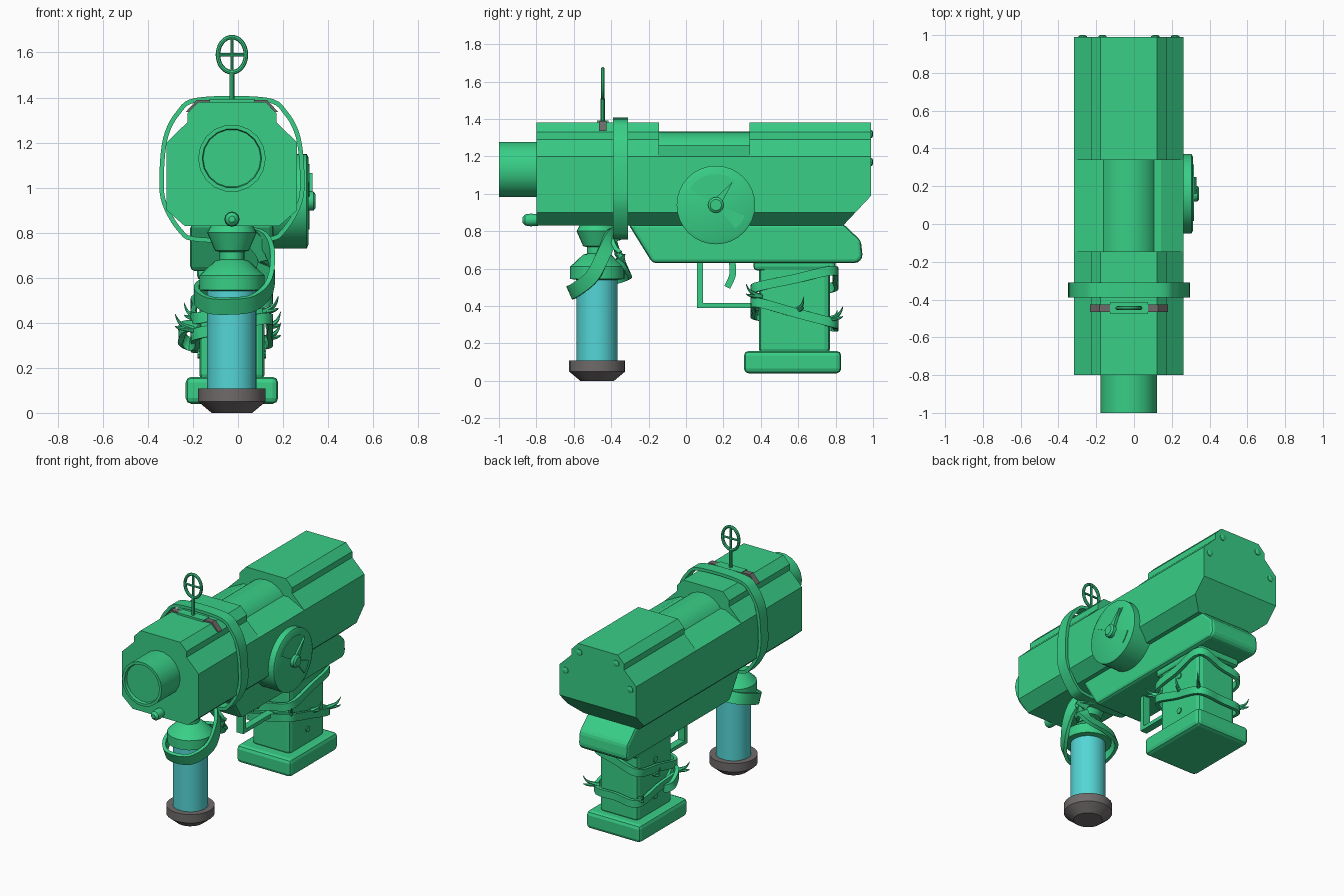
import bpy, bmesh, math
from mathutils import Vector

if "Cube" in bpy.data.objects:
    bpy.data.objects.remove(bpy.data.objects["Cube"])

CX = -0.027  # centre line of the body


def material(name, rgb):
    m = bpy.data.materials.new(name)
    m.use_nodes = True
    m.diffuse_color = (*rgb, 1)
    bsdf = next(n for n in m.node_tree.nodes if n.type == 'BSDF_PRINCIPLED')
    bsdf.inputs["Base Color"].default_value = (*rgb, 1)
    return m


GREEN = material("green", (0.04, 0.62, 0.24))
CYAN = material("cyan_glass", (0.09, 0.67, 0.67))
GREY = material("dark_grey", (0.16, 0.145, 0.145))


def finish(name, bm, mat=GREEN, bevel=0, smooth=False):
    bmesh.ops.recalc_face_normals(bm, faces=bm.faces)
    me = bpy.data.meshes.new(name)
    bm.to_mesh(me)
    bm.free()
    me.materials.append(mat)
    ob = bpy.data.objects.new(name, me)
    bpy.context.collection.objects.link(ob)
    if bevel:
        mod = ob.modifiers.new("bevel", 'BEVEL')
        mod.width, mod.segments = bevel, 2
    if smooth:
        bpy.ops.object.select_all(action='DESELECT')
        ob.select_set(True)
        bpy.context.view_layer.objects.active = ob
        bpy.ops.object.shade_smooth_by_angle(angle=math.radians(35))
    return ob


def prism_mesh(pts, axis, a, b):
    bm = bmesh.new()
    place = (lambda p, d: (p[0], d, p[1])) if axis == 'y' else (lambda p, d: (d, *p))
    lo, hi = ([bm.verts.new(place(p, d)) for p in pts] for d in (a, b))
    bm.faces.new(lo)
    bm.faces.new(hi)
    for i in range(len(pts)):
        j = (i + 1) % len(pts)
        bm.faces.new((lo[i], lo[j], hi[j], hi[i]))
    return bm


def prism(name, pts, axis, a, b, mat=GREEN, bevel=0):
    return finish(name, prism_mesh(pts, axis, a, b), mat, bevel)


def box(name, x, y, z, bevel=0, mat=GREEN):
    pts = [(y[0], z[0]), (y[1], z[0]), (y[1], z[1]), (y[0], z[1])]
    return prism(name, pts, 'x', *x, mat, bevel)


def mirrored(half):
    return [(CX + x, z) for x, z in half] + [(CX - x, z) for x, z in reversed(half)]


def lathe(name, profile, centre, axis='z', mat=GREEN, n=24):
    """Spin (radius, distance along axis) points and cap both ends."""
    bm = bmesh.new()
    rings = []
    for r, d in profile:
        ring = []
        for i in range(n):
            t = math.tau * i / n
            c, s = r * math.cos(t), r * math.sin(t)
            off = {'x': (d, c, s), 'y': (c, d, s), 'z': (c, s, d)}[axis]
            ring.append(bm.verts.new(Vector(centre) + Vector(off)))
        rings.append(ring)
    for p, q in zip(rings, rings[1:]):
        for i in range(n):
            j = (i + 1) % n
            bm.faces.new((p[i], p[j], q[j], q[i]))
    bm.faces.new(rings[0])
    bm.faces.new(rings[-1])
    return finish(name, bm, mat, smooth=True)


def rounded(pts, closed, n=5):
    """Catmull-Rom path through the points."""
    pts = [Vector(p) for p in pts]
    m, out = len(pts), []
    get = (lambda i: pts[i % m]) if closed else (lambda i: pts[max(0, min(m - 1, i))])
    for i in range(m if closed else m - 1):
        a, b, c, d = (get(i + k) for k in (-1, 0, 1, 2))
        for k in range(n):
            t = k / n
            out.append((2 * b + (c - a) * t + (2 * a - 5 * b + 4 * c - d) * t * t
                        + (3 * b - a - 3 * c + d) * t ** 3) / 2)
    return out if closed else out + [pts[-1]]


def sweep(name, pts, section, side, closed=False, taper=False, mat=GREEN):
    path = rounded(pts, closed)
    bm, rings, m = bmesh.new(), [], len(path)
    for i, p in enumerate(path):
        nxt = path[(i + 1) % m] if closed else path[min(i + 1, m - 1)]
        prv = path[i - 1] if closed else path[max(i - 1, 0)]
        t = (nxt - prv).normalized()
        w = Vector(side)
        w = (w - t * w.dot(t)).normalized()
        v = t.cross(w)
        k = 1 - 0.95 * i / (m - 1) if taper else 1
        rings.append([bm.verts.new(p + (w * a + v * b) * k) for a, b in section])
    for p, q in zip(rings, rings[1:] + (rings[:1] if closed else [])):
        for i in range(len(section)):
            j = (i + 1) % len(section)
            bm.faces.new((p[i], p[j], q[j], q[i]))
    if not closed:
        bm.faces.new(rings[0])
        bm.faces.new(rings[-1])
    return finish(name, bm, mat, smooth=True)


def flat(w, t):
    return [(-w / 2, -t / 2), (w / 2, -t / 2), (w / 2, t / 2), (-w / 2, t / 2)]


def circle(r, n=8):
    return [(r * math.cos(math.tau * i / n), r * math.sin(math.tau * i / n)) for i in range(n)]


# Main body: lower hull with a chamfered rear underside
bm = prism_mesh(mirrored([(0.21, 0.83), (0.29, 0.9), (0.29, 1.2)]), 'y', -0.8, 0.99)
cut = bmesh.ops.bisect_plane(bm, geom=bm.verts[:] + bm.edges[:] + bm.faces[:],
                             plane_co=(0, 0.84, 0.83), plane_no=(0, 0.16, -0.15), clear_outer=True)
bmesh.ops.edgeloop_fill(bm, edges=[e for e in cut["geom_cut"] if isinstance(e, bmesh.types.BMEdge)])
finish("hull", bm)

# Raised top blocks and the barrel showing between them
top = mirrored([(0.29, 1.2), (0.198, 1.29), (0.198, 1.33), (0.15, 1.38)])
prism("front_top_block", top, 'y', -0.8, -0.145)
prism("rear_top_block", top, 'y', 0.34, 0.99)
prism("middle_deck", mirrored([(0.29, 1.2), (0.17, 1.26)]), 'y', -0.15, 0.35)
lathe("barrel", [(0.162, -0.2), (0.162, 0.4)], (CX, 0, 1.17), 'y')
lathe("muzzle", [(0.15, -0.78), (0.15, -1), (0.132, -1), (0.128, -0.98)], (CX, 0, 1.13), 'y', n=18)
lathe("front_peg", [(0.03, -0.78), (0.034, -0.83), (0.03, -0.86), (0.014, -0.875)],
      (CX, 0, 0.86), 'y', n=12)
for s in (-1, 1):
    for i, (x, z) in enumerate([(0.245, 1.17), (0.14, 1.32)]):
        lathe(f"rear_screw_{s}_{i}", [(0.022, 0.98), (0.022, 0.995), (0.012, 1.0)],
              (CX + s * x, 0, z), 'y', n=10)

# Under-body receiver, grip and foot
prism("receiver", [(-0.31, 0.84), (-0.18, 0.63), (0.92, 0.63), (0.945, 0.66),
                   (0.935, 0.75), (0.84, 0.84)], 'x', CX - 0.185, CX + 0.185, bevel=0.025)
box("grip", (CX - 0.145, CX + 0.145), (0.39, 0.77), (0.14, 0.65), 0.03)
box("grip_collar", (CX - 0.155, CX + 0.155), (0.36, 0.8), (0.59, 0.65), 0.02)
box("grip_foot", (CX - 0.205, CX + 0.205), (0.31, 0.83), (0.04, 0.16), 0.025)
for s in (-1, 1):
    for z in (0.26, 0.51):
        lathe(f"grip_screw_{s}_{z}", [(0.02, 0.14), (0.02, 0.152)], (CX, 0.58, z), 'x', n=10) \
            if s > 0 else lathe(f"grip_screw_{s}_{z}", [(0.02, -0.14), (0.02, -0.152)],
                                (CX, 0.58, z), 'x', n=10)

# Trigger and its guard
box("guard_front", (CX - 0.025, CX + 0.025), (0.06, 0.09), (0.39, 0.65))
box("guard_bottom", (CX - 0.025, CX + 0.025), (0.06, 0.4), (0.39, 0.415))
sweep("trigger", [(CX, 0.245, 0.65), (CX, 0.25, 0.57), (CX, 0.22, 0.5)], flat(0.04, 0.035), (1, 0, 0))

# Side dial with two raised fans, a pointer and a hub
DY, DZ = 0.16, 0.94
lathe("dial", [(0.21, 0.12), (0.21, 0.305), (0.195, 0.312)], (0, DY, DZ), 'x', n=32)


def fan(name, a0, a1, r):
    arc = [(DY + q * math.cos(math.radians(a)), DZ + q * math.sin(math.radians(a)))
           for q, steps in ((r, range(a0, a1 + 1, 10)), (0.04, (a1, a0))) for a in steps]
    prism(name, arc, 'x', 0.308, 0.317)


fan("dial_upper_fan", 50, 150, 0.165)
fan("dial_lower_fan", -50, -20, 0.165)
prism("dial_pointer", [(0.14, 0.96), (0.18, 0.93), (0.25, 1.065)], 'x', 0.31, 0.33)
lathe("dial_hub", [(0.042, 0.3), (0.042, 0.335), (0.03, 0.345)], (0, DY, DZ), 'x', n=16)

# Strap around the body, bowed off the corners
strap = [(0.15, 1.39), (0.24, 1.33), (0.295, 1.22), (0.312, 1.05), (0.3, 0.93), (0.23, 0.81), (0.15, 0.77)]
sweep("body_strap", [(x, -0.35, z) for x, z in mirrored(strap)], flat(0.08, 0.02), (0, 1, 0), True)

# Ring sight on a grey saddle
SY = -0.445
saddle = mirrored([(0.198, 1.325), (0.206, 1.335), (0.155, 1.39)])
prism("sight_saddle", [saddle[i] for i in (1, 2, 3, 4)], 'y', SY - 0.02, SY + 0.02, GREY)
box("sight_base", (CX - 0.1, CX + 0.1), (SY - 0.03, SY + 0.03), (1.37, 1.393))
sweep("sight_post", [(CX, SY, 1.37), (CX, SY, 1.51)], circle(0.011), (1, 0, 0))
sweep("sight_ring", [(CX + 0.062 * math.cos(math.tau * i / 12), SY, 1.59 + 0.078 * math.sin(math.tau * i / 12))
                     for i in range(12)], circle(0.01), (0, 1, 0), True)
sweep("sight_bar_upright", [(CX, SY, 1.515), (CX, SY, 1.665)], circle(0.007), (1, 0, 0))
sweep("sight_bar_level", [(CX - 0.06, SY, 1.59), (CX + 0.06, SY, 1.59)], circle(0.007), (0, 0, 1))

# Hanging canister
C = (CX, -0.475, 0)
lathe("canister_foot", [(0.09, 0), (0.15, 0.05), (0.15, 0.108), (0.11, 0.108)], C, mat=GREY)
lathe("canister_glass", [(0.11, 0.1), (0.11, 0.56)], C, mat=CYAN)
lathe("canister_cap", [(0.11, 0.54), (0.145, 0.545), (0.145, 0.61), (0.075, 0.675), (0.055, 0.68),
                       (0.055, 0.715), (0.075, 0.72), (0.11, 0.8), (0.09, 0.84)], C)

# Ribbon looping from the strap round the canister
sweep("canister_ribbon", [(0.02, -0.36, 0.79), (0.11, -0.4, 0.77), (0.15, -0.44, 0.68), (0.14, -0.5, 0.56),
                          (0.07, -0.585, 0.49), (CX, -0.615, 0.475), (-0.13, -0.59, 0.48),
                          (-0.185, -0.49, 0.52), (-0.15, -0.36, 0.56), (-0.03, -0.315, 0.58),
                          (0.1, -0.325, 0.61), (0.12, -0.37, 0.7), (0.05, -0.4, 0.79)],
      flat(0.075, 0.022), (0, -0.4, 0.9))

# Vines wound round the grip; heights given at its four corners
for name, heights in (("upper_vine", (0.5, 0.59, 0.5, 0.42)), ("lower_vine", (0.42, 0.31, 0.29, 0.35))):
    loop = []
    for k, (sx, sy) in enumerate([(1, -1), (1, 1), (-1, 1), (-1, -1)]):
        z, z2 = heights[k], heights[(k + 1) % 4]
        loop += [(CX + sx * 0.158, 0.58 + sy * 0.205, z),
                 (CX + (sx if k % 2 == 0 else 0) * 0.165, 0.58 + (sy if k % 2 else 0) * 0.215, (z + z2) / 2)]
    sweep(name, loop, flat(0.05, 0.022), (0, 0, 1), True)
sweep("vine_knot", [(-0.19, 0.4, 0.38), (-0.24, 0.44, 0.38), (-0.25, 0.5, 0.33),
                    (-0.21, 0.52, 0.3), (-0.18, 0.46, 0.32)], flat(0.05, 0.025), (0, 0, 1), True)

# Curved thorns, each from a root in an outward direction
thorns = [((-0.2, 0.39, 0.37), (-0.08, -0.03)), ((0.12, 0.4, 0.45), (0.06, -0.08)),
          ((0.12, 0.77, 0.33), (0.07, 0.07)), ((-0.18, 0.76, 0.31), (-0.07, 0.05)),
          ((0.13, 0.6, 0.38), (0.06, 0.03)), ((-0.18, 0.6, 0.42), (-0.06, 0.02))]
for i, (root, (dx, dy)) in enumerate(thorns):
    r = Vector(root)
    for lift in (0.015, 0.07):
        sweep(f"thorn_{i}_{lift}", [r, r + Vector((dx * 0.7, dy * 0.7, lift * 0.4)),
                                    r + Vector((dx, dy, lift))],
              circle(0.016, 6), (0.3, -0.4, 1), taper=True)
